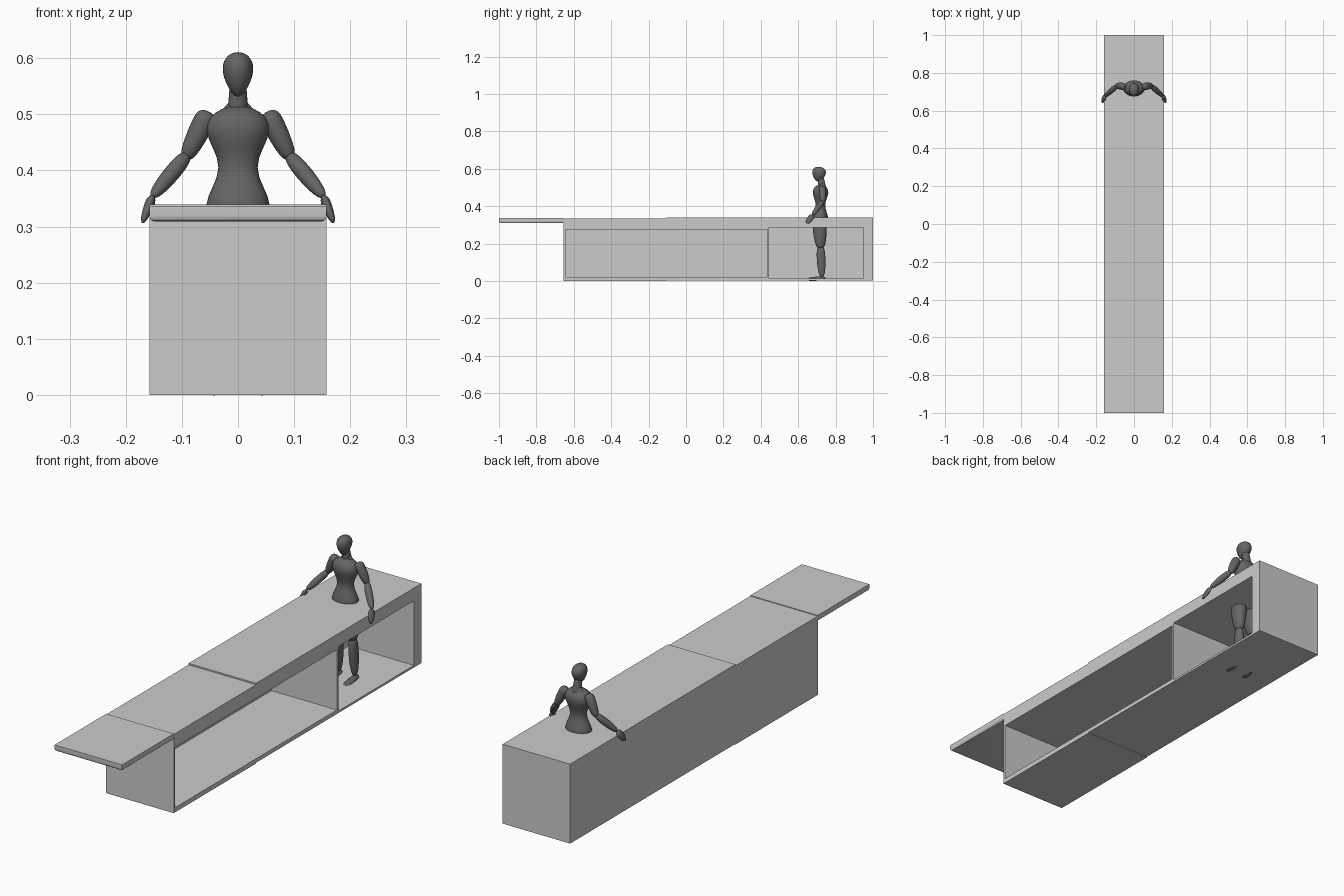
import bpy, bmesh, math
from mathutils import Vector

cube = bpy.data.objects.get("Cube")
if cube:
    bpy.data.objects.remove(cube, do_unlink=True)


def material(name, level):
    colour = (level, level, level, 1)
    made = bpy.data.materials.new(name)
    made.use_nodes = True
    made.diffuse_color = colour
    made.node_tree.nodes["Principled BSDF"].inputs["Base Color"].default_value = colour
    return made


counter_grey = material("light grey", 0.6)
figure_grey = material("dark grey", 0.13)


def add_object(name, bm, surface, smooth=False):
    bmesh.ops.recalc_face_normals(bm, faces=bm.faces)
    for face in bm.faces:
        face.smooth = smooth
    mesh = bpy.data.meshes.new(name)
    bm.to_mesh(mesh)
    bm.free()
    mesh.materials.append(surface)
    made = bpy.data.objects.new(name, mesh)
    bpy.context.collection.objects.link(made)
    return made


def box(name, across, along, height):
    """Block spanning the given ranges on the three axes."""
    bm = bmesh.new()
    bmesh.ops.create_cube(bm, size=1)
    for vert in bm.verts:
        vert.co = [low if place < 0 else high
                   for place, (low, high) in zip(vert.co, (across, along, height))]
    return add_object(name, bm, counter_grey)


def taper(start, end, swell=0):
    """Radius rule: straight taper plus a muscle bulge in the middle."""
    return lambda t: start + (end - start) * t + swell * math.sin(math.pi * t)


def form(name, start, end, radius, depth=1, blunt=8):
    """Rounded body part from start to end; depth scales its front to back size."""
    start, end = Vector(start), Vector(end)
    axis = (end - start).normalized()
    forward = Vector((0, 0, 1)) if abs(axis.y) > 0.8 else Vector((0, 1, 0))
    wide = axis.cross(forward).normalized()
    forward = wide.cross(axis)
    bm = bmesh.new()
    bmesh.ops.create_uvsphere(bm, u_segments=24, v_segments=20, radius=1)
    for vert in bm.verts:
        x, y, level = vert.co
        spread = math.hypot(x, y)
        t = (level + 1) / 2
        size = 0
        if spread > 0.001:
            size = radius(t) * math.sqrt(max(0, 1 - abs(level) ** blunt)) / spread
        vert.co = start.lerp(end, t) + wide * x * size + forward * y * size * depth
    return add_object(name, bm, figure_grey, smooth=True)


# Counter: three bays open along one long side
half = 0.158
front, joint, divide, inner_end, back = -0.655, -0.105, 0.445, 0.95, 1
low_top, high_top = 0.333, 0.339
ceiling, rear_ceiling, floor, rear_floor = 0.275, 0.285, 0.02, 0.012
board = 0.01
width = (-half, half)

box("front_bay_top", width, (front, joint), (ceiling, low_top))
box("middle_bay_top", width, (joint, divide), (ceiling, high_top))
box("rear_bay_top", width, (divide, back), (rear_ceiling, high_top))
box("front_bay_floor", width, (front, joint), (0, floor))
box("middle_bay_floor", width, (joint, divide), (0.003, floor))
box("rear_bay_floor", width, (divide, back), (0.003, rear_floor))
box("front_panel", width, (front, front + board), (floor, ceiling))
box("divider", width, (divide - board, divide), (rear_floor, rear_ceiling))
box("end_wall", width, (inner_end, back), (rear_floor, rear_ceiling))
box("side_wall", (-half, board - half), (front + board, inner_end), (rear_floor, rear_ceiling))

# Overhanging shelf with softened lower edges
shelf = box("overhang_shelf", width, (-1, front), (0.309, high_top - 0.003))
bm = bmesh.new()
bm.from_mesh(shelf.data)
lower_edges = [edge for edge in bm.edges
               if all(vert.co.z < low_top - board for vert in edge.verts)
               and any(vert.co.y < front - board for vert in edge.verts)]
bmesh.ops.bevel(bm, geom=lower_edges, offset=board, segments=3, affect="EDGES", profile=0.5)
bm.to_mesh(shelf.data)
bm.free()
bpy.ops.object.select_all(action="DESELECT")
shelf.select_set(True)
bpy.context.view_layer.objects.active = shelf
bpy.ops.object.shade_smooth_by_angle()

# Standing figure: head, neck and trunk
form("head", (0, 0.704, 0.532), (0, 0.716, 0.61), taper(0.018, 0.034), depth=1.35, blunt=2)
form("neck", (0, 0.73, 0.49), (0, 0.717, 0.57), taper(0.02, 0.013), depth=1.1)
form("collar", (0, 0.728, 0.48), (0, 0.728, 0.528), taper(0.05, 0.012), depth=0.6)
form("torso", (0, 0.717, 0.295), (0, 0.72, 0.515),
     lambda t: 0.046 + 0.011 * math.cos(3 * math.pi * (t - 0.17)), depth=0.74)

# Mirrored limbs, built from joint to joint
for word, side in (("left", 1), ("right", -1)):
    def joint_at(x, y, z):
        return Vector((side * x, y, z))

    def limb(part, *shape, **options):
        return form(word + "_" + part, *shape, **options)

    shoulder = joint_at(0.052, 0.728, 0.505)
    elbow = joint_at(0.094, 0.733, 0.42)
    wrist = joint_at(0.153, 0.677, 0.353)
    fingertips = joint_at(0.17, 0.645, 0.307)
    thumb_tip = joint_at(0.153, 0.645, 0.32)
    hip = joint_at(0.03, 0.712, 0.335)
    knee = joint_at(0.034, 0.72, 0.17)
    ankle = joint_at(0.038, 0.727, 0.02)
    heel = joint_at(0.038, 0.746, 0.016)
    toe = joint_at(0.045, 0.65, 0.008)

    limb("upper_arm", shoulder, elbow, taper(0.019, 0.012, 0.003))
    limb("forearm", elbow.lerp(shoulder, 0.1), wrist, taper(0.012, 0.009, 0.004))
    limb("hand", wrist, fingertips, taper(0.009, 0.005, 0.001), depth=1.9, blunt=4)
    limb("thumb", wrist, thumb_tip, taper(0.006, 0.004))
    limb("thigh", hip, knee, taper(0.026, 0.016, 0.007), depth=1.25)
    limb("shin", knee.lerp(hip, 0.1), ankle, taper(0.015, 0.01, 0.005), depth=1.3)
    limb("foot", heel, toe, taper(0.013, 0.016, 0.001), depth=0.7, blunt=4)
